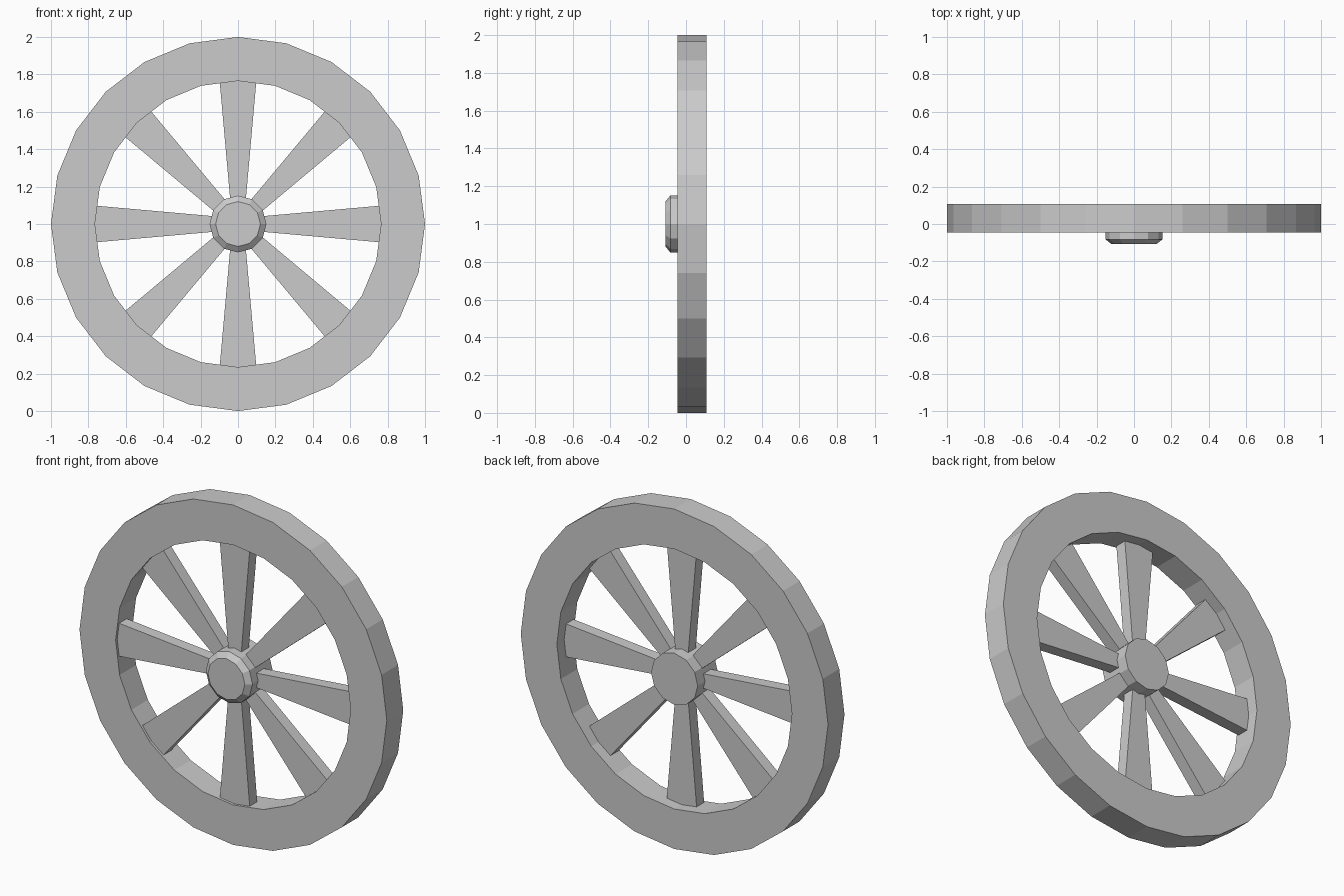
import bpy, bmesh
from math import sin, cos, pi
from mathutils import Matrix

if "Cube" in bpy.data.objects:
    bpy.data.objects.remove(bpy.data.objects["Cube"])


def make_object(name, bm):
    bmesh.ops.recalc_face_normals(bm, faces=bm.faces)
    mesh = bpy.data.meshes.new(name)
    bm.to_mesh(mesh)
    bm.free()
    obj = bpy.data.objects.new(name, mesh)
    obj.location.z = 1.0
    bpy.context.collection.objects.link(obj)
    return obj


def lathe(name, profile, sides, closed):
    """Turn a (radius, y) profile around the y axis; open profiles get end caps."""
    bm = bmesh.new()
    rings = [[bm.verts.new((r * sin(2 * pi * i / sides), y, r * cos(2 * pi * i / sides)))
              for i in range(sides)] for r, y in profile]
    pairs = list(zip(rings, rings[1:]))
    if closed:
        pairs.append((rings[-1], rings[0]))
    else:
        bm.faces.new(rings[0])
        bm.faces.new(rings[-1])
    for a, b in pairs:
        for i in range(sides):
            j = (i + 1) % sides
            bm.faces.new((a[i], a[j], b[j], b[i]))
    return make_object(name, bm)


def spoke(name, angle):
    """Tapered bar, narrow at the hub and wide at the rim."""
    bm = bmesh.new()
    outline = [(-0.039, 0.10), (0.039, 0.10), (0.1, 0.785), (-0.1, 0.785)]
    face = bm.faces.new([bm.verts.new((x, -0.03, z)) for x, z in outline])
    result = bmesh.ops.extrude_face_region(bm, geom=[face], use_keep_orig=True)
    moved = [e for e in result["geom"] if isinstance(e, bmesh.types.BMVert)]
    bmesh.ops.translate(bm, verts=moved, vec=(0, 0.07, 0))
    bmesh.ops.rotate(bm, verts=bm.verts, matrix=Matrix.Rotation(angle, 3, 'Y'))
    return make_object(name, bm)


# Rim: square-section ring
lathe("rim", [(1.0, -0.045), (1.0, 0.108), (0.765, 0.108), (0.765, -0.045)], 24, True)

# Hub: chamfered at the front, flush with the rim at the back
lathe("hub", [(0.12, -0.108), (0.152, -0.082), (0.152, 0.108)], 12, False)

# Eight spokes
for k in range(8):
    spoke(f"spoke_{k + 1}", k * pi / 4)
